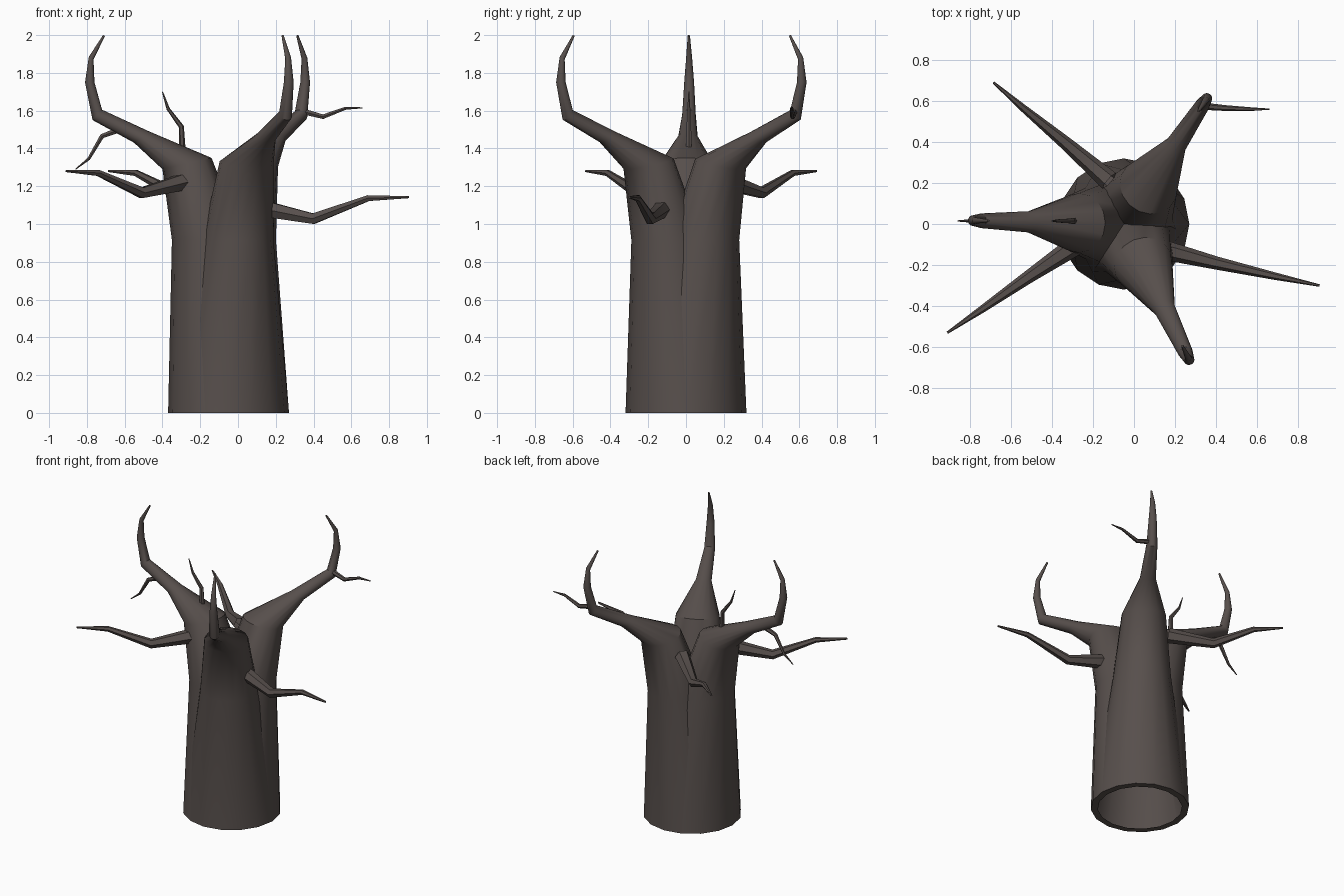
import bpy, bmesh, math
from mathutils import Vector

if "Cube" in bpy.data.objects:
    bpy.data.objects.remove(bpy.data.objects["Cube"])

bark = bpy.data.materials.new("bark")
bark.diffuse_color = (0.095, 0.078, 0.072, 1)
bark.use_nodes = True
bark.node_tree.nodes["Principled BSDF"].inputs["Base Color"].default_value = bark.diffuse_color


def skin(name, rings, angle):
    """Bridge a list of equal-length rings, closing the far end."""
    bm = bmesh.new()
    loops = [[bm.verts.new(p) for p in ring] for ring in rings]
    for a, b in zip(loops, loops[1:]):
        n = len(a)
        for i in range(n):
            j = (i + 1) % n
            bm.faces.new((a[i], a[j], b[j], b[i]))
    bm.faces.new(loops[-1])
    bmesh.ops.recalc_face_normals(bm, faces=bm.faces)
    mesh = bpy.data.meshes.new(name)
    bm.to_mesh(mesh)
    bm.free()
    mesh.materials.append(bark)
    obj = bpy.data.objects.new(name, mesh)
    bpy.context.collection.objects.link(obj)
    bpy.ops.object.select_all(action='DESELECT')
    obj.select_set(True)
    bpy.context.view_layer.objects.active = obj
    bpy.ops.object.shade_smooth_by_angle(angle=math.radians(angle))
    return obj


# Trunk limbs: each ring is outer (distance, z), inner (distance, z), half width
LIMB = [
    ((0.275, 0.00), (-0.275, 0.00), 0.275),
    ((0.32, 0.00), (-0.32, 0.00), 0.32),
    ((0.30, 0.915), (-0.08, 0.915), 0.19),
    ((0.35, 1.29), (0.09, 1.35), 0.145),
    ((0.50, 1.43), (0.42, 1.49), 0.052),
    ((0.72, 1.55), (0.67, 1.605), 0.036),
    ((0.76, 1.75), (0.71, 1.75), 0.026),
    ((0.74, 1.885), (0.715, 1.87), 0.016),
    ((0.665, 2.00), (0.655, 1.995), 0.006),
]


def limb(name, azimuth, sides=16):
    a = math.radians(azimuth)
    out = Vector((math.cos(a), math.sin(a), 0))
    side = Vector((-out.y, out.x, 0))
    rings = []
    for (d0, z0), (d1, z1), w in LIMB:
        p = out * d0 + Vector((-0.05, 0, z0))
        q = out * d1 + Vector((-0.05, 0, z1))
        c, r = (p + q) / 2, (p - q) / 2
        rings.append([c + r * math.cos(t) + side * w * math.sin(t)
                      for t in (2 * math.pi * i / sides - a for i in range(sides))])
    return skin(name, rings, 40)


limb("left_limb", 178.7)
limb("front_limb", -64.3)
limb("back_limb", 56.5)


# Side branches: tapered tubes along a short path
def branch(name, path, radii, sides=6):
    pts = [Vector(p) for p in path]
    rings = []
    for i, p in enumerate(pts):
        t = (pts[min(i + 1, len(pts) - 1)] - pts[max(i - 1, 0)]).normalized()
        ref = Vector((0, 0, 1)) if abs(t.z) < 0.85 else Vector((0, 1, 0))
        u = t.cross(ref).normalized()
        v = t.cross(u)
        rings.append([p + (u * math.cos(k) + v * math.sin(k)) * radii[i]
                      for k in (2 * math.pi * s / sides for s in range(sides))])
    return skin(name, rings, 40)


BIG = (0.05, 0.032, 0.018, 0.006)
branch("right_branch", [(0.12, -0.12, 1.085), (0.40, -0.19, 1.028),
                        (0.69, -0.255, 1.137), (0.905, -0.30, 1.142)], BIG)
branch("front_left_branch", [(-0.28, -0.10, 1.225), (-0.51, -0.255, 1.165),
                             (-0.74, -0.415, 1.27), (-0.91, -0.53, 1.28)], BIG)
branch("back_left_branch", [(-0.12, 0.21, 1.225), (-0.34, 0.40, 1.165),
                            (-0.54, 0.565, 1.27), (-0.685, 0.69, 1.28)], BIG)

# Small twigs on the limbs
SMALL = (0.018, 0.014, 0.009, 0.003)
branch("upper_twig", [(-0.295, 0.015, 1.39), (-0.30, 0.015, 1.515),
                      (-0.37, 0.015, 1.61), (-0.40, 0.015, 1.70)], SMALL)
branch("lower_twig", [(-0.60, 0.015, 1.51), (-0.72, 0.015, 1.465),
                      (-0.79, 0.015, 1.345), (-0.86, 0.015, 1.29)], SMALL)
branch("right_twig", [(0.33, 0.575, 1.60), (0.45, 0.565, 1.568),
                      (0.57, 0.56, 1.613), (0.66, 0.56, 1.615)], SMALL)
